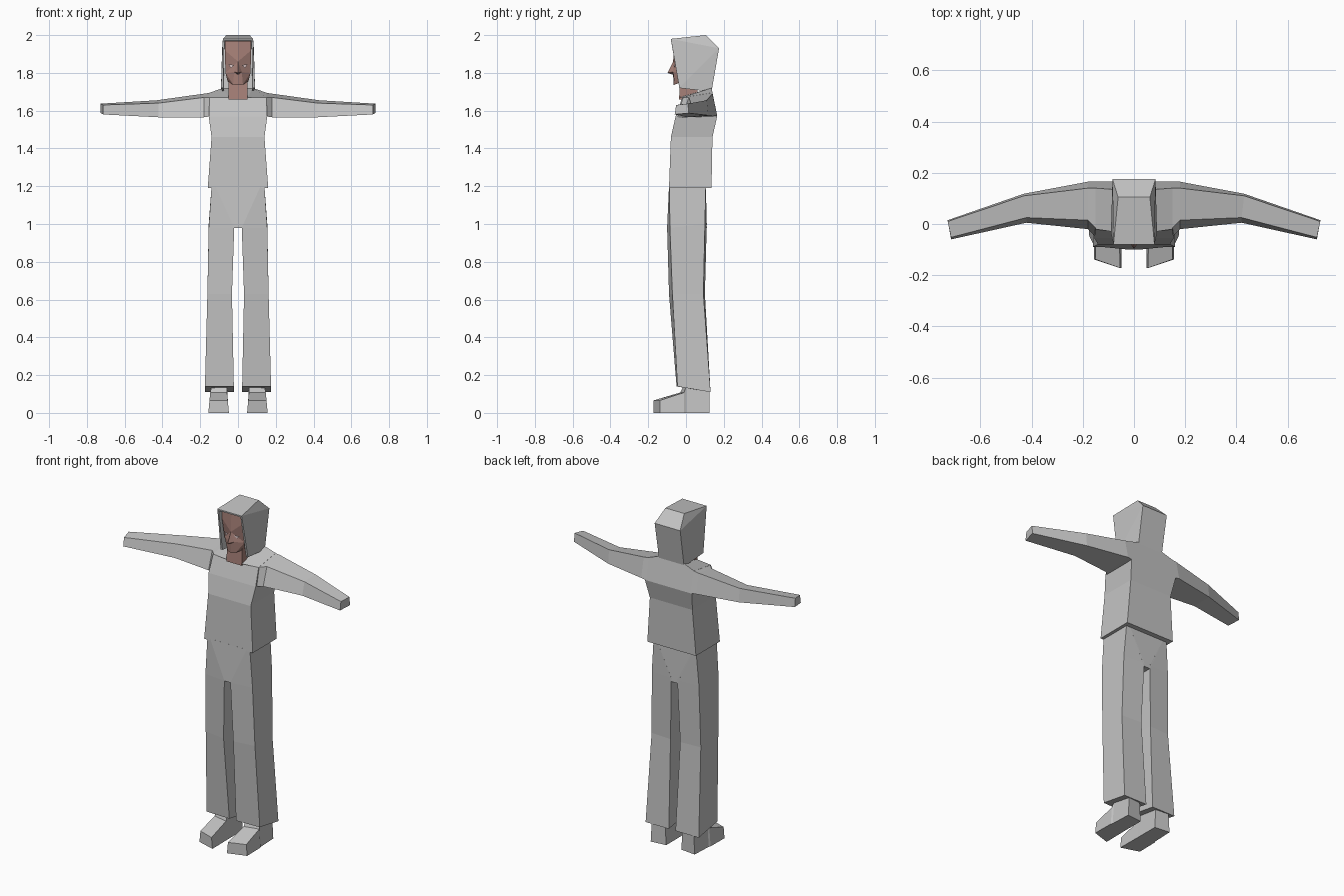
import bpy, bmesh

cube = bpy.data.objects.get("Cube")
if cube:
    bpy.data.objects.remove(cube, do_unlink=True)


def material(name, rgb):
    mat = bpy.data.materials.new(name)
    mat.use_nodes = True
    color = (*rgb, 1)
    mat.diffuse_color = color
    mat.node_tree.nodes["Principled BSDF"].inputs["Base Color"].default_value = color
    return mat


CLOTH = material("grey cloth", (.55, .55, .55))
SKIN = material("brown skin", (.39, .22, .19))
EYE = material("pale eye", (.75, .6, .6))


def build(name, points, faces, mat, front_only=False):
    """Make a flat shaded object with consistent normals."""
    bm = bmesh.new()
    verts = [bm.verts.new(p) for p in points]
    for face in faces:
        bm.faces.new([verts[i] for i in face])
    bmesh.ops.recalc_face_normals(bm, faces=bm.faces)
    if front_only:
        bm.normal_update()
        for face in bm.faces:
            if face.normal.y > 0:
                face.normal_flip()
    mesh = bpy.data.meshes.new(name)
    bm.to_mesh(mesh)
    bm.free()
    mesh.materials.append(mat)
    obj = bpy.data.objects.new(name, mesh)
    bpy.context.collection.objects.link(obj)
    return obj


def loft(name, rings, mat, side=1):
    """Skin a row of four cornered rings and cap both ends."""
    points = [(x * side, y, z) for ring in rings for x, y, z in ring]
    faces = [(0, 1, 2, 3), tuple(len(points) - k for k in (1, 2, 3, 4))]
    for r in range(len(rings) - 1):
        a = r * 4
        for k in range(4):
            n = (k + 1) % 4
            faces.append((a + k, a + n, a + n + 4, a + k + 4))
    return build(name, points, faces, mat)


def level(half_front, half_back, front, back, z_front, z_back):
    """Symmetric ring seen from above."""
    return [(-half_front, front, z_front), (half_front, front, z_front),
            (half_back, back, z_back), (-half_back, back, z_back)]


def mirror(obj):
    obj.modifiers.new("Mirror", 'MIRROR').use_clip = True


# Torso, from hem to collar
loft("torso", [
    level(.16, .16, -.09, .135, 1.19, 1.19),
    level(.14, .14, -.08, .14, 1.46, 1.46),
    level(.155, .155, -.055, .165, 1.57, 1.57),
    level(.15, .15, -.02, .14, 1.67, 1.695),
    level(.05, .08, -.035, .135, 1.67, 1.72),
], CLOTH)

# Hips between the legs
loft("hips", [
    level(.02, .02, -.1, .11, .98, .98),
    level(.12, .12, -.09, .105, 1.2, 1.2),
], CLOTH)


def arm_ring(x, tip_lean, fb, ft, bt, bb):
    """Arm section from four (y, z) corners, front bottom first."""
    return [(x - tip_lean, *fb), (x - tip_lean, *ft), (x, *bt), (x, *bb)]


def leg_ring(inner, outer, front_in, front_out, back_in, back_out, z_front, z_back):
    return [(inner, front_in, z_front), (outer, front_out, z_front),
            (outer, back_out, z_back), (inner, back_in, z_back)]


def shoe_ring(inner, outer, y_in, y_out, bottom, top, taper):
    return [(inner, y_in, bottom), (outer, y_out, bottom),
            (outer - taper, y_out, top), (inner + taper, y_in, top)]


for side, label in ((1, "left"), (-1, "right")):
    # Arms, from shoulder to wrist
    loft(label + "_arm", [
        arm_ring(.145, 0, (-.055, 1.57), (-.02, 1.67), (.14, 1.695), (.165, 1.57)),
        arm_ring(.18, 0, (-.02, 1.565), (.015, 1.67), (.14, 1.69), (.165, 1.575)),
        arm_ring(.43, .01, (.005, 1.565), (.025, 1.64), (.11, 1.655), (.118, 1.575)),
        arm_ring(.727, .013, (-.06, 1.58), (-.052, 1.63), (.01, 1.637), (.015, 1.587)),
    ], CLOTH, side)

    # Trouser legs, from cuff to waist
    loft(label + "_leg", [
        leg_ring(.022, .175, -.05, -.045, .13, .13, .14, .11),
        leg_ring(.032, .162, -.09, -.072, .1, .092, .63, .63),
        leg_ring(.02, .155, -.1, -.085, .11, .1, .98, 1.0),
        leg_ring(.12, .14, -.09, -.088, .105, .105, 1.2, 1.2),
    ], CLOTH, side)

    # Shoes, from heel to toe
    loft(label + "_shoe", [
        shoe_ring(.05, .145, .115, .125, 0, .14, .008),
        shoe_ring(.05, .15, -.015, .0, 0, .14, .01),
        shoe_ring(.05, .155, -.03, -.01, 0, .108, .008),
        shoe_ring(.048, .157, -.172, -.138, 0, .066, .006),
    ], CLOTH, side)

# Hood: side profile with a half width at each point, open at front and base
profile = [(.09, -.035, 1.72), (.08, -.08, 1.98), (.062, .105, 2.0),
           (.084, .175, 1.93), (.082, .135, 1.7)]
count = len(profile)
hood_points = [(s * x, y, z) for s in (1, -1) for x, y, z in profile]
hood_faces = [(k, k + 1, k + 1 + count, k + count) for k in range(1, count - 1)]
for base in (0, count):
    hood_faces += [(base, base + 1, base + 3), (base + 1, base + 2, base + 3),
                   (base, base + 3, base + 4)]
hood = build("hood", hood_points, hood_faces, CLOTH)
shell = hood.modifiers.new("Cloth thickness", 'SOLIDIFY')
shell.thickness = .012
shell.offset = -1

# Face, left half mirrored
face_points = {
    "top": (0, -.062, 1.968), "top_side": (.07, -.05, 1.968),
    "brow": (0, -.065, 1.92), "brow_side": (.07, -.052, 1.92),
    "bridge": (0, -.068, 1.86), "cheek": (.066, -.032, 1.8),
    "nose": (0, -.097, 1.8), "nostril": (.02, -.068, 1.805),
    "lip": (0, -.068, 1.79), "chin": (0, -.066, 1.735),
    "chin_side": (.026, -.06, 1.738), "jaw": (.055, -.015, 1.755),
}
patches = ["top top_side brow_side brow", "brow brow_side bridge",
           "bridge brow_side cheek", "bridge cheek nostril",
           "bridge nostril nose", "nose nostril lip",
           "lip nostril chin_side chin", "nostril cheek chin_side",
           "cheek jaw chin_side"]
names = list(face_points)
mirror(build("face", face_points.values(),
             [[names.index(n) for n in p.split()] for p in patches], SKIN, True))

# Eyes: thin triangular plates on the cheeks
eye = [(.02, -.066, 1.842), (.052, -.054, 1.845), (.036, -.06, 1.826)]
mirror(build("eyes", eye, [(0, 1, 2)], EYE, True))

# Neck and underside of the jaw
loft("neck", [
    level(.05, .05, -.037, .06, 1.66, 1.66),
    level(.05, .05, -.03, .06, 1.77, 1.77),
], SKIN)
